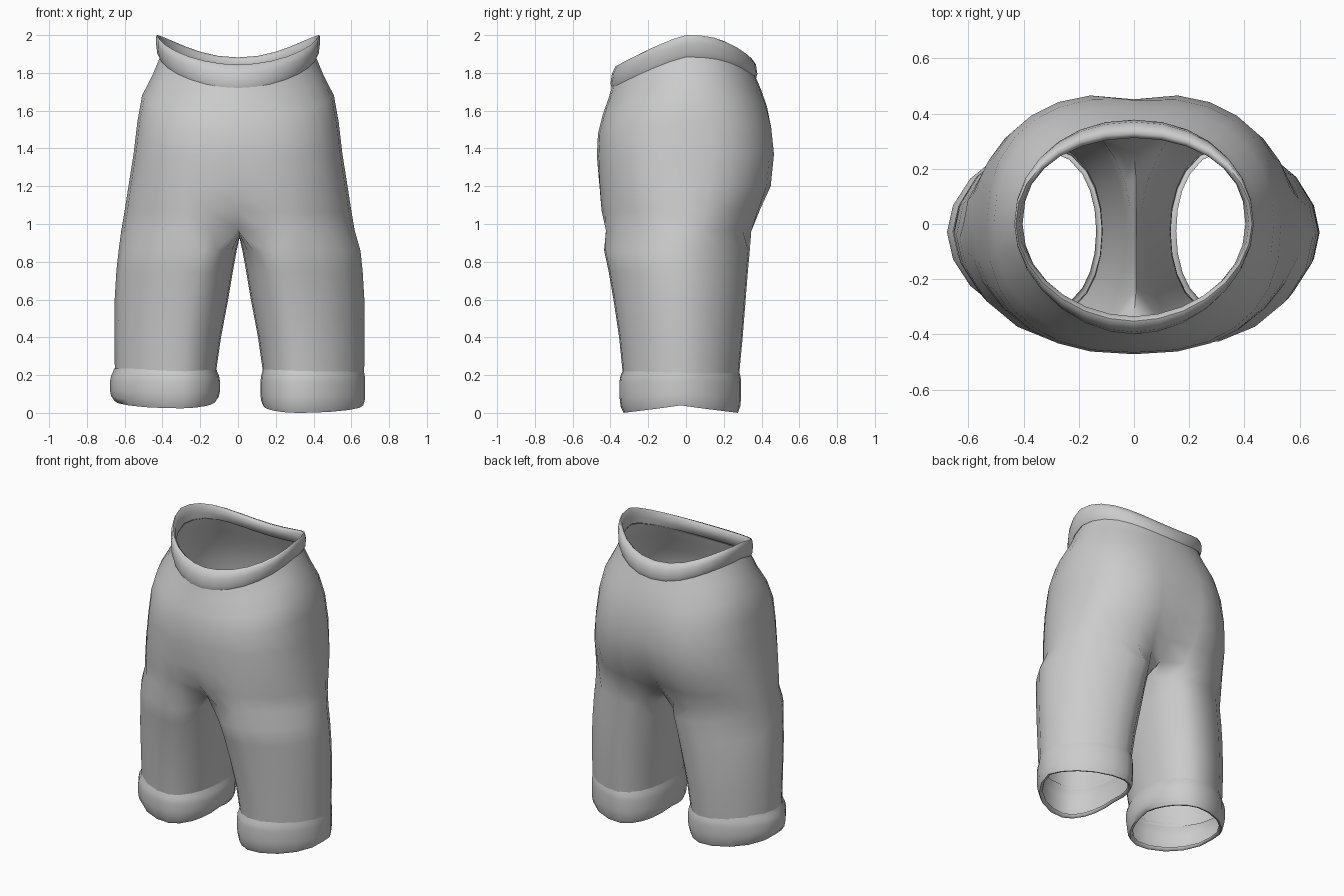
import bpy, bmesh, math

if "Cube" in bpy.data.objects:
    bpy.data.objects.remove(bpy.data.objects["Cube"])

N = 28            # points around the hips
HALF = N // 2
BRIDGE = 5        # points across the crotch

fabric = bpy.data.materials.new("grey_fabric")
fabric.diffuse_color = (0.6, 0.6, 0.6, 1)
fabric.use_nodes = True
fabric.node_tree.nodes["Principled BSDF"].inputs["Base Color"].default_value = fabric.diffuse_color


def spow(v, p):
    return math.copysign(abs(v) ** p, v)


def hip_point(a, w, yf, yb, zs, zf, zb, n=2.1, dent_f=0, dent_b=0, nf=None):
    """Rounded ring with its own height at the sides, front and back."""
    c, s = math.cos(a), math.sin(a)
    front = s < 0
    n = (nf or n) if front else n
    x = w * spow(c, 2 / n)
    y = (yf if front else yb) * spow(s, 2 / n)
    # centre crease at the front and back
    y -= math.copysign((dent_f if front else dent_b) * math.exp(-(x / 0.125) ** 2), s)
    z = zs + ((zf - zs) * abs(s) ** 1.3 if front else (zb - zs) * abs(s) ** 2.6)
    return (x, y, z)


def hip_ring(bm, row):
    return [bm.verts.new(hip_point(-math.pi / 2 + math.tau * i / N, *row))
            for i in range(N)]


def leg_ring(bm, side, inner, outer, yf, yb, z, egg=.07, arch=0.0):
    """Egg-shaped ring around one leg, flatter inside, starting at the inner front."""
    angles = [-135 + 270 * k / HALF for k in range(HALF + 1)]
    angles += [135 + 90 * j / (BRIDGE + 1) for j in range(1, BRIDGE + 1)]
    cx = (inner + outer) / 2 - egg
    cy, ry = (yf + yb) / 2, (yb - yf) / 2
    ring = []
    for d in angles:
        c, s = math.cos(math.radians(d)), math.sin(math.radians(d))
        rx, n = (outer - cx, 1.85) if c > 0 else (cx - inner, 2.1)
        ring.append(bm.verts.new((side * (cx + rx * spow(c, 2 / n)) + 0.008,
                                  cy + ry * spow(s, 2 / n),
                                  z + arch * (1 - abs(s)))))
    return ring


def loft(bm, rings):
    for a, b in zip(rings, rings[1:]):
        for i in range(len(a)):
            j = (i + 1) % len(a)
            bm.faces.new((a[i], a[j], b[j], b[i]))


def finish(bm, name):
    bmesh.ops.recalc_face_normals(bm, faces=bm.faces)
    mesh = bpy.data.meshes.new(name)
    bm.to_mesh(mesh)
    bm.free()
    mesh.materials.append(fabric)
    ob = bpy.data.objects.new(name, mesh)
    bpy.context.collection.objects.link(ob)
    bpy.ops.object.select_all(action='DESELECT')
    ob.select_set(True)
    bpy.context.view_layer.objects.active = ob
    bpy.ops.object.shade_smooth_by_angle(angle=math.radians(65))
    return ob


# Hips: half width, front depth, back depth, side/front/back height,
# squareness, front and back creases, front squareness
hips = [
    (.408, .388, .364, 1.895, 1.738, 1.790, 2.1, 0, 0, 1.9),
    (.452, .412, .400, 1.790, 1.660, 1.705, 2.15, 0, 0, 2.0),
    (.508, .442, .434, 1.680, 1.575, 1.620, 2.25, 0, .005, 2.2),
    (.533, .466, .464, 1.540, 1.480, 1.510, 2.4, 0, .015),
    (.553, .472, .482, 1.370, 1.360, 1.370, 2.4, 0, .030),
    (.580, .468, .468, 1.200, 1.200, 1.200, 2.3, .010, .045),
    (.600, .470, .420, 1.070, 1.070, 1.070, 2.15, .050, .085),
    (.618, .472, .385, .965, .965, .960, 2.0, .140, .130),
]
# Legs: inner x, outer x, front y, back y, height, egg shift
legs = [
    (.015, .640, -.436, .340, .86, .11),
    (.035, .652, -.412, .330, .75, .10),
    (.060, .661, -.386, .318, .60, .085),
    (.098, .662, -.356, .302, .40),
    (.125, .660, -.337, .284, .21),
]

# Shorts body: hips that split into two legs across a crotch bridge
bm = bmesh.new()
rings = [hip_ring(bm, r) for r in hips]
loft(bm, rings)
last = rings[-1]
front, back = last[0].co, last[HALF].co
bridge = []
for j in range(1, BRIDGE + 1):
    t = j / (BRIDGE + 1)
    p = front.lerp(back, t)
    bridge.append(bm.verts.new((0.008, p.y, p.z - 0.035 * math.sin(math.pi * t))))
for side in (1, -1):
    half = [last[(side * i) % N] for i in range(HALF + 1)]
    loft(bm, [half + bridge[::-1]] + [leg_ring(bm, side, *r) for r in legs])
finish(bm, "shorts_body")

# Waistband: rolled tube following the dipped waistline
band = [
    (.404, .382, .358, 1.895, 1.738, 1.790),
    (.418, .394, .372, 1.884, 1.720, 1.774),
    (.428, .400, .378, 1.905, 1.745, 1.795),
    (.434, .392, .370, 1.955, 1.797, 1.845),
    (.434, .372, .348, 1.993, 1.836, 1.876),
    (.428, .352, .328, 2.000, 1.844, 1.882),
    (.417, .335, .312, 1.985, 1.828, 1.868),
    (.410, .340, .317, 1.940, 1.780, 1.825),
    (.404, .368, .345, 1.900, 1.743, 1.790),
]
bm = bmesh.new()
loft(bm, [hip_ring(bm, r + (2.1, 0, 0, 1.9)) for r in band])
finish(bm, "waistband")

# Cuffs: puffy hems turned in at the bottom; offset, height, arch of the edge
hem = [(0, .235, 0), (.005, .218, 0), (.015, .195, 0), (.020, .165, 0),
       (.020, .100, .01), (.014, .050, .03), (-.002, .016, .04),
       (-.016, .018, .04), (-.022, .036, .03)]
# side, name, height shift, inner spread, outer edge, outer spread
for side, name, lift, ki, edge, ko in ((1, "right_cuff", -.016, .6, .657, .4),
                                       (-1, "left_cuff", .008, 1.0, .664, 1.1)):
    bm = bmesh.new()
    loft(bm, [leg_ring(bm, side, .123 - o * (ki if o > 0 else 1),
                       edge + o * (ko if o > 0 else 1), -.334 - o, .278 + o * .8,
                       z + (lift if z < .15 else 0), .07, arch)
              for o, z, arch in hem])
    finish(bm, name)
